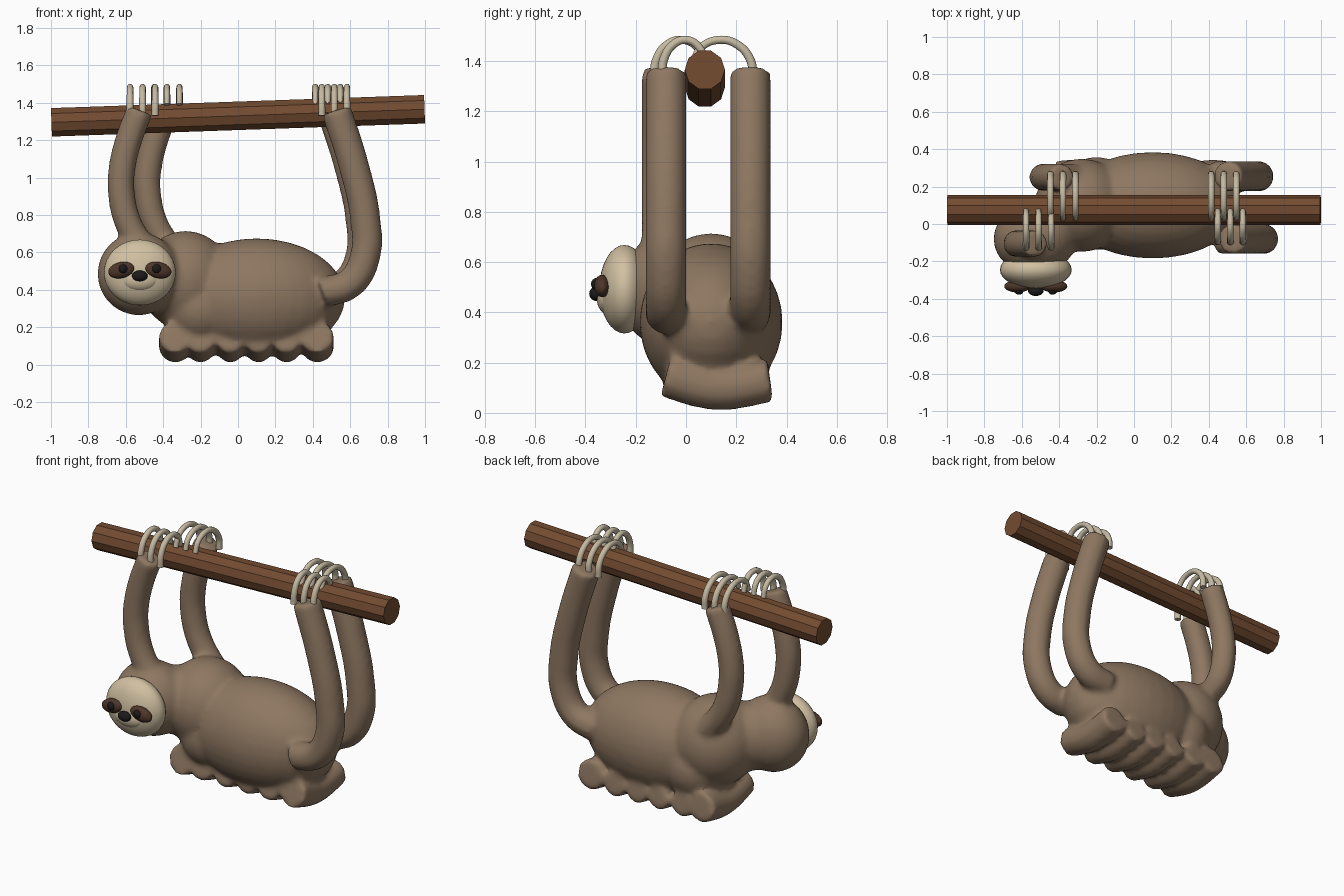
import bpy
from math import pi

if "Cube" in bpy.data.objects:
    bpy.data.objects.remove(bpy.data.objects["Cube"])


def material(name, rgb):
    m = bpy.data.materials.new(name)
    m.diffuse_color = (*rgb, 1)
    m.use_nodes = True
    m.node_tree.nodes["Principled BSDF"].inputs["Base Color"].default_value = m.diffuse_color
    return m


FUR = material("fur", (0.27, 0.185, 0.12))
WOOD = material("wood", (0.17, 0.07, 0.03))
CREAM = material("cream", (0.64, 0.53, 0.36))
CLAW = material("claw", (0.56, 0.49, 0.36))
PATCH = material("patch", (0.075, 0.037, 0.022))
DARK = material("dark", (0.012, 0.01, 0.01))


def finish(o, name, mat):
    o.name = name
    o.data.materials.clear()
    o.data.materials.append(mat)
    return o


def ball(name, loc, size, mat, tilt=0.0, seg=32):
    bpy.ops.mesh.primitive_uv_sphere_add(segments=seg, ring_count=seg // 2, location=loc,
                                         rotation=(0, tilt, 0))
    o = bpy.context.object
    o.scale = size
    bpy.ops.object.shade_smooth()
    return finish(o, name, mat)


def tube(name, points, radius, mat, sides=4, taper=1.0):
    c = bpy.data.curves.new(name, 'CURVE')
    c.dimensions = '3D'
    c.bevel_depth = radius
    c.bevel_resolution = sides
    c.resolution_u = 8
    c.use_fill_caps = True
    s = c.splines.new('BEZIER')
    s.bezier_points.add(len(points) - 1)
    for i, (bp, p) in enumerate(zip(s.bezier_points, points)):
        bp.co = p
        bp.handle_left_type = bp.handle_right_type = 'AUTO'
        bp.radius = 1 + (taper - 1) * i / (len(points) - 1)
    o = bpy.data.objects.new(name, c)
    bpy.context.collection.objects.link(o)
    bpy.ops.object.select_all(action='DESELECT')
    o.select_set(True)
    bpy.context.view_layer.objects.active = o
    bpy.ops.object.convert(target='MESH')
    return finish(bpy.context.object, name, mat)


# Branch
bpy.ops.mesh.primitive_cylinder_add(vertices=10, radius=0.08, depth=1.996,
                                    location=(0, 0.075, 1.33), rotation=(0, pi / 2 - 0.035, 0))
finish(bpy.context.object, "branch", WOOD)
bpy.ops.object.shade_smooth_by_angle(angle=0.5)

# Torso, shoulders, neck and head masses
parts = [
    ball("torso", (0.1, 0.1, 0.36), (0.475, 0.285, 0.315), FUR),
    ball("shoulders", (-0.28, 0.1, 0.45), (0.25, 0.25, 0.265), FUR),
    ball("chest", (-0.2, 0.11, 0.3), (0.21, 0.25, 0.22), FUR),
    ball("neck", (-0.42, 0.0, 0.47), (0.2, 0.17, 0.2), FUR),
    ball("head", (-0.53, -0.08, 0.485), (0.222, 0.19, 0.222), FUR),
]

# Shaggy belly rolls
for x, r in [(-0.335, 0.09), (-0.2, 0.075), (-0.04, 0.07), (0.11, 0.07), (0.26, 0.075), (0.425, 0.09)]:
    z = r + 0.01
    parts.append(tube("roll", [(x, -0.08, z + 0.05), (x, 0.12, z), (x, 0.335, z + 0.03)], r, FUR))

# Limbs
ARM = [(-0.525, 1.36), (-0.585, 1.2), (-0.62, 1.05), (-0.625, 0.93), (-0.58, 0.74), (-0.47, 0.58)]
LEG = [(0.525, 1.36), (0.62, 1.06), (0.68, 0.78), (0.68, 0.58), (0.6, 0.435), (0.45, 0.385)]
for path, dx, y, r in [(ARM, 0, -0.105, 0.074), (ARM, 0.14, 0.25, 0.074),
                       (LEG, 0, -0.08, 0.083), (LEG, -0.025, 0.255, 0.083)]:
    parts.append(tube("limb", [(x + dx, y, z) for x, z in path], r, FUR))

# Fuse the masses into one soft furry body
bpy.ops.object.select_all(action='DESELECT')
for p in parts:
    p.select_set(True)
bpy.context.view_layer.objects.active = parts[0]
bpy.ops.object.join()
body = finish(bpy.context.object, "body", FUR)
bpy.ops.object.transform_apply(location=True, rotation=True, scale=True)
bpy.ops.object.mode_set(mode='EDIT')
bpy.ops.mesh.select_all(action='SELECT')
bpy.ops.mesh.remove_doubles(threshold=0.0005)
bpy.ops.object.mode_set(mode='OBJECT')
rm = body.modifiers.new("fuse", 'REMESH')
rm.mode = 'VOXEL'
rm.voxel_size = 0.014
rm.use_smooth_shade = True
sm = body.modifiers.new("soften", 'SMOOTH')
sm.factor = 0.5
sm.iterations = 14

# Claws hooked over the branch, three per limb
for name, x0, y0, y1 in [("near_arm_claw", -0.51, -0.125, 0.07), ("far_arm_claw", -0.38, 0.265, 0.03),
                         ("near_leg_claw", 0.515, -0.095, 0.075), ("far_leg_claw", 0.48, 0.265, 0.03)]:
    for k in (-1, 0, 1):
        x, d = x0 + 0.067 * k, y1 - y0
        tube(name, [(x, y0, 1.33), (x, y0 + 0.03 * d, 1.4), (x, y0 + 0.25 * d, 1.464),
                    (x, y0 + 0.57 * d, 1.484), (x, y0 + 0.88 * d, 1.452), (x, y1, 1.39)],
             0.019, CLAW, 3, 0.8)
        bpy.ops.object.shade_smooth_by_angle(angle=0.9)

# Face
cx = -0.525
ball("face", (cx, -0.245, 0.492), (0.192, 0.1, 0.176), CREAM)
ball("muzzle", (cx, -0.305, 0.455), (0.1, 0.05, 0.065), CREAM)
ball("nose", (cx, -0.357, 0.474), (0.042, 0.028, 0.029), DARK, seg=20)
for side in (-1, 1):
    ball("eye_patch", (cx + side * 0.098, -0.333, 0.505), (0.072, 0.033, 0.043), PATCH, side * 0.2, 24)
    ball("eye", (cx + side * 0.09, -0.356, 0.512), (0.025, 0.022, 0.025), DARK, seg=16)
